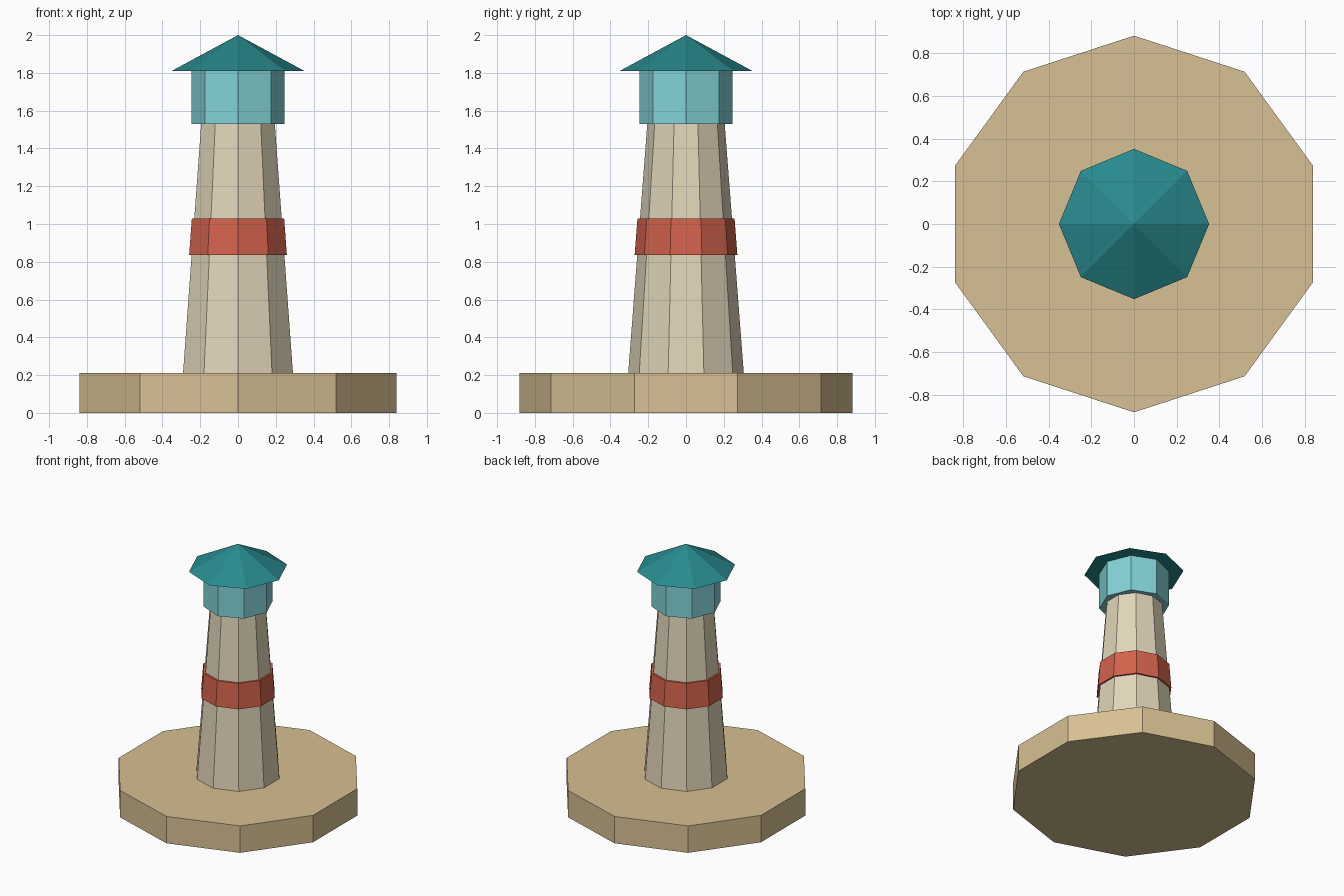
import bpy
import bmesh
import math

if "Cube" in bpy.data.objects:
    bpy.data.objects.remove(bpy.data.objects["Cube"])


def material(name, rgb):
    """Flat colour from 0-255 sRGB values."""
    m = bpy.data.materials.new(name)
    lin = [((c / 255 + 0.055) / 1.055) ** 2.4 for c in rgb]
    m.diffuse_color = (*lin, 1.0)
    m.use_nodes = True
    m.node_tree.nodes["Principled BSDF"].inputs["Base Color"].default_value = m.diffuse_color
    return m


def frustum(name, sides, r0, z0, r1, z1, mat):
    """Flat-sided closed frustum (or pyramid if r1 is 0), one corner on +y."""
    bm = bmesh.new()

    def ring(r, z):
        angles = [math.pi / 2 + 2 * math.pi * i / sides for i in range(sides)]
        return [bm.verts.new((r * math.cos(a), r * math.sin(a), z)) for a in angles]

    low = ring(r0, z0)
    high = ring(r1, z1) if r1 > 0 else None
    tip = None if high else bm.verts.new((0, 0, z1))
    bm.faces.new(low[::-1])
    if high:
        bm.faces.new(high)
    for i in range(sides):
        j = (i + 1) % sides
        bm.faces.new((low[i], low[j], high[j], high[i]) if high else (low[i], low[j], tip))
    mesh = bpy.data.meshes.new(name)
    bm.to_mesh(mesh)
    bm.free()
    mesh.materials.append(mat)
    ob = bpy.data.objects.new(name, mesh)
    bpy.context.collection.objects.link(ob)
    return ob


sand = material("sand", (215, 192, 147))
stone = material("pale stone", (225, 213, 185))
red = material("brick red", (210, 98, 76))
aqua = material("light aqua", (131, 212, 215))
teal = material("dark teal", (40, 138, 142))

# Ten-sided base, tower and painted band
frustum("base", 10, 0.882, 0.0, 0.882, 0.21, sand)
frustum("tower", 10, 0.306, 0.21, 0.205, 1.53, stone)
frustum("band", 10, 0.272, 0.835, 0.257, 1.03, red)
# Eight-sided lantern room and roof
frustum("lantern_room", 8, 0.247, 1.53, 0.247, 1.81, aqua)
frustum("roof", 8, 0.352, 1.81, 0.0, 2.0, teal)
